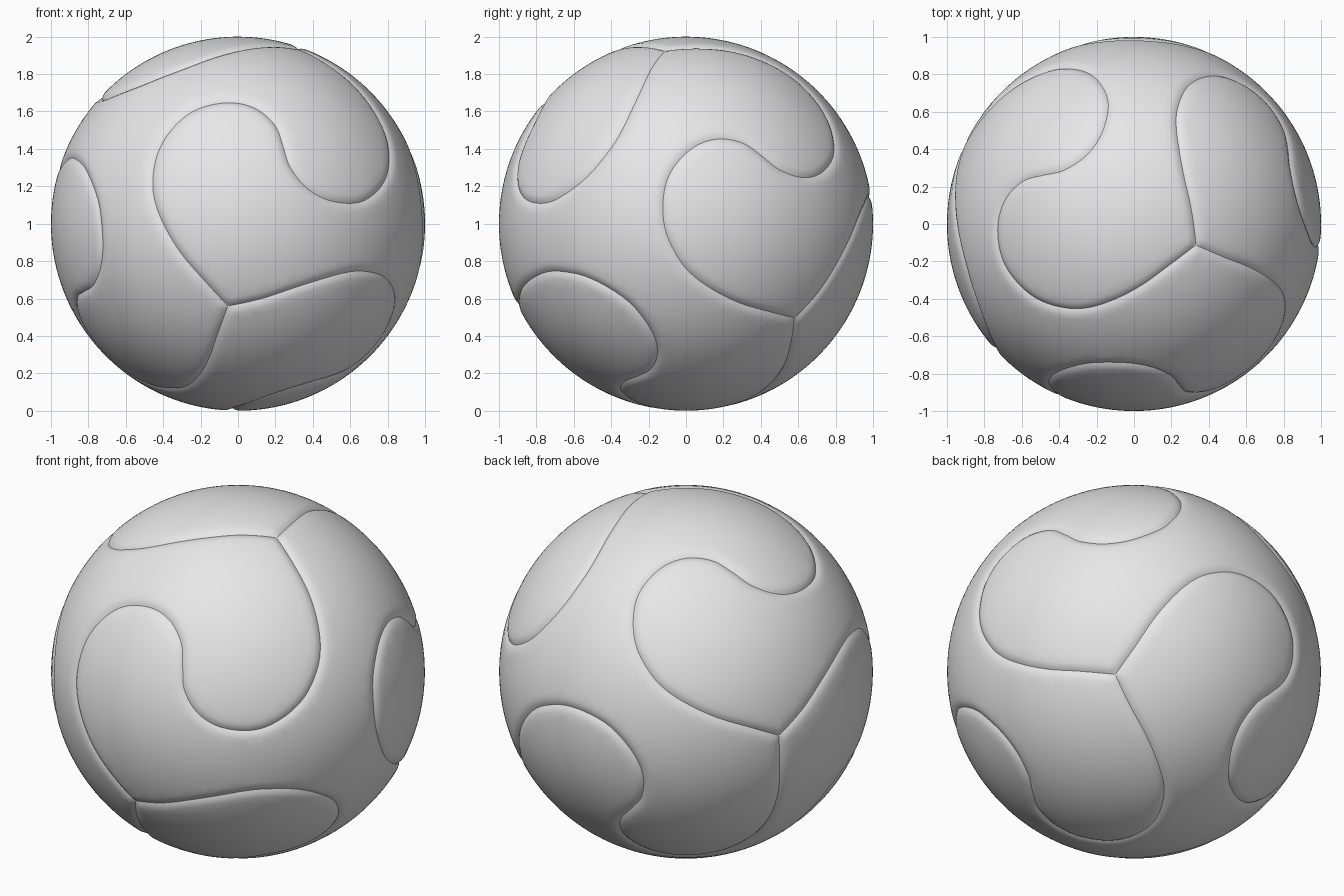
import bpy, bmesh
from mathutils import Vector, Matrix
from mathutils.kdtree import KDTree
from mathutils.geometry import delaunay_2d_cdt

cube = bpy.data.objects.get("Cube")
if cube:
    bpy.data.objects.remove(cube, do_unlink=True)

FINE, STEP = 32, 4               # seam samples per span, and stride used for the mesh
GROOVE_DEPTH, GROOVE_WIDTH = 0.015, 0.05

# Half of one S-shaped seam, from a corner to its midpoint, in the plane facing the midpoint
half_seam = [(.577, .577), (.65, .41), (.70, .24), (.715, .08), (.70, -.07),
             (.655, -.19), (.555, -.32), (.42, -.40), (.27, -.425), (.11, -.37),
             (.01, -.265), (-.025, -.125), (0, 0)]


def catmull_rom(pts):
    """Smooth path on the unit sphere through pts, without the last point."""
    pts = [2 * pts[0] - pts[1]] + pts + [2 * pts[-1] - pts[-2]]
    path = []
    for p, q, r, s in zip(pts, pts[1:], pts[2:], pts[3:]):
        for k in range(FINE):
            t = k / FINE
            v = (2 * q + (r - p) * t + (2 * p - 5 * q + 4 * r - s) * t ** 2
                 + (3 * q - p - 3 * r + s) * t ** 3) / 2
            path.append(v.normalized())
    return path


# Closed outline of one panel: the seam repeated around its threefold axis
flat = half_seam + [(-b, -c) for b, c in reversed(half_seam[:-1])]
edge = catmull_rom([Vector((-(max(0, 1 - b * b - c * c)) ** 0.5, b, -c)) for b, c in flat])
edge[0] = Vector((-1, 1, -1)).normalized()
outline = list(edge)
for turn in range(2):
    edge = [Vector((p.z, p.x, p.y)) for p in edge]
    outline += edge

seam_tree = KDTree(len(outline))
for i, p in enumerate(outline):
    seam_tree.insert(p, i)
seam_tree.balance()


def seam_distance(p):
    return seam_tree.find(p)[2]


# Points of the panel: outline, rings that follow the groove, and an even interior
points = outline[::STEP]
loop_size = len(points)
for i in range(0, len(outline), STEP):
    p = outline[i]
    tangent = outline[(i + 1) % len(outline)] - outline[i - 1]
    side = p.cross(tangent).normalized()
    for d in (0.01, 0.024, 0.042):
        for sign in (-1, 1):
            q = (p + side * d * sign).normalized()
            if seam_distance(q) > 0.93 * d:
                points.append(q)

centre = Vector((-1, -1, -1)).normalized()
axis_a = Vector((1, -1, 0)).normalized()
axis_b = centre.cross(axis_a)
bm = bmesh.new()
bmesh.ops.create_icosphere(bm, subdivisions=6, radius=1)
for v in bm.verts:
    p = v.co.normalized()
    if p.dot(centre) > -0.6 and seam_distance(p) > 0.06:
        points.append(p)
bm.free()


def project(p):
    return Vector((p.dot(axis_a), p.dot(axis_b))) / (1 + p.dot(centre))


def unproject(q):
    s = q.length_squared
    return ((axis_a * q.x + axis_b * q.y) * 2 + centre * (1 - s)) / (1 + s)


# Triangulate inside the outline, then sink the rim into a soft groove
loop = [(i, (i + 1) % loop_size) for i in range(loop_size)]
verts, _, faces, *_ = delaunay_2d_cdt([project(p) for p in points], loop, [], 1, 1e-6)
bm = bmesh.new()
for q in verts:
    p = unproject(q).normalized()
    fall = max(0, 1 - seam_distance(p) / GROOVE_WIDTH)
    bm.verts.new(p * (1 - GROOVE_DEPTH * fall ** 2))
bm.verts.ensure_lookup_table()
for f in faces:
    bm.faces.new([bm.verts[i] for i in f]).smooth = True
bmesh.ops.delete(bm, geom=[v for v in bm.verts if not v.link_faces], context='VERTS')
mesh = bpy.data.meshes.new("ball_panel")
bm.to_mesh(mesh)
bm.free()

# Plain grey material
grey = bpy.data.materials.new("light_grey")
grey.use_nodes = True
grey.diffuse_color = (0.8, 0.8, 0.8, 1)
grey.node_tree.nodes["Principled BSDF"].inputs["Base Color"].default_value = (0.8, 0.8, 0.8, 1)
mesh.materials.append(grey)

# Four equal panels, turned about the ball's tilted axes
u = Vector((0.2436, -0.8725, 0.4238)).normalized()
w = u.cross(Vector((0.8345, 0.409, 0.369))).normalized()
tilt = Matrix((u, w.cross(u), w)).transposed()
turns = {"front": (1, 1, 1), "side": (1, -1, -1), "top": (-1, 1, -1), "rear": (-1, -1, 1)}
for name, signs in turns.items():
    panel = bpy.data.objects.new(name + "_panel", mesh)
    bpy.context.collection.objects.link(panel)
    turn = Matrix.Diagonal(Vector(signs))
    panel.matrix_world = Matrix.Translation((0, 0, 1)) @ (tilt @ turn).to_4x4()
